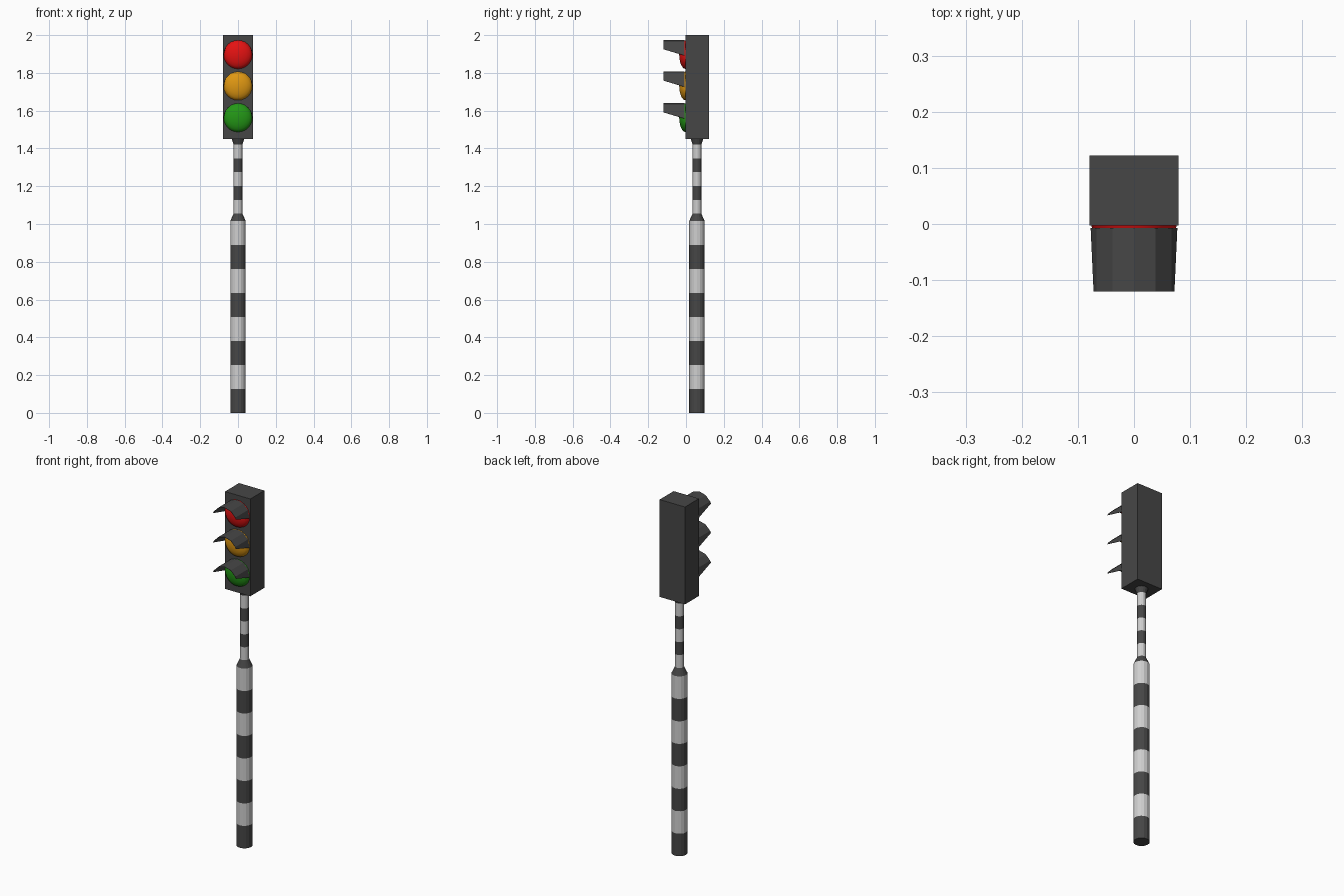
import bpy, bmesh, math

if "Cube" in bpy.data.objects:
    bpy.data.objects.remove(bpy.data.objects["Cube"])

def material(name, r, g, b):
    m = bpy.data.materials.new(name)
    m.diffuse_color = (r, g, b, 1)
    m.use_nodes = True
    m.node_tree.nodes["Principled BSDF"].inputs["Base Color"].default_value = m.diffuse_color
    return m

DARK = material("dark grey", 0.062, 0.062, 0.062)
WHITE = material("off white", 0.62, 0.62, 0.62)
RED = material("signal red", 0.78, 0.006, 0.006)
AMBER = material("signal amber", 0.74, 0.31, 0.006)
GREEN = material("signal green", 0.017, 0.31, 0.008)

def finish(name, bm, mats, smooth=False):
    mesh = bpy.data.meshes.new(name)
    for f in bm.faces:
        f.smooth = smooth
    bm.to_mesh(mesh)
    bm.free()
    for m in mats:
        mesh.materials.append(m)
    ob = bpy.data.objects.new(name, mesh)
    bpy.context.collection.objects.link(ob)
    return ob

def bridge(bm, a, b, closed, mat=0):
    n = len(a)
    for i in range(n if closed else n - 1):
        j = (i + 1) % n
        bm.faces.new((a[i], a[j], b[j], b[i])).material_index = mat

# Striped post: one turned profile of (height, radius, colour of the band above)
PY, SIDES = 0.058, 16
profile = [(1.016 * i / 8, 0.041, i % 2) for i in range(8)]
profile += [(1.016, 0.041, 0), (1.055, 0.023, 1)]
profile += [(1.055 + 0.073 * i, 0.023, (i + 1) % 2) for i in range(1, 5)]
profile += [(1.42, 0.023, 0), (1.45, 0.033, 0)]
bm = bmesh.new()
rings = []
for z, r, _ in profile:
    rings.append([bm.verts.new((r * math.cos(2 * math.pi * i / SIDES),
                                PY + r * math.sin(2 * math.pi * i / SIDES), z))
                  for i in range(SIDES)])
for k in range(len(rings) - 1):
    bridge(bm, rings[k], rings[k + 1], True, profile[k][2])
bm.faces.new(rings[0][::-1])
bm.faces.new(rings[-1])
finish("striped_post", bm, [DARK, WHITE])

# Signal housing
bm = bmesh.new()
bmesh.ops.create_cube(bm, size=1)
for v in bm.verts:
    v.co = (v.co.x * 0.158, 0.0595 + v.co.y * 0.125, 1.725 + v.co.z * 0.55)
finish("housing", bm, [DARK])

# Lenses and their hoods
FRONT, R = -0.003, 0.076
for name, z0, mat in (("red", 1.897, RED), ("amber", 1.731, AMBER), ("green", 1.563, GREEN)):
    # shallow domed lens
    bm = bmesh.new()
    n, steps, rings = 24, 5, []
    for k in range(steps):
        t = math.pi / 2 * k / steps
        r, y = R * math.cos(t), FRONT - 0.033 * math.sin(t)
        rings.append([bm.verts.new((r * math.cos(2 * math.pi * i / n), y,
                                    z0 + r * math.sin(2 * math.pi * i / n))) for i in range(n)])
    for a, b in zip(rings, rings[1:]):
        bridge(bm, a, b, True)
    tip = bm.verts.new((0, FRONT - 0.033, z0))
    for i in range(n):
        bm.faces.new((rings[-1][i], rings[-1][(i + 1) % n], tip))
    finish(name + "_lens", bm, [mat], True)

    # half-round hood whose lower edge rises towards the tip
    bm = bmesh.new()
    rows = []
    for y, start in ((-0.007, -0.07), (-0.12, math.asin(0.028 / R))):
        angles = [start] + [math.radians(a) for a in range(30, 151, 30)] + [math.pi - start]
        rows.append([bm.verts.new((R * 1.01 * math.cos(a), y, z0 + R * 1.01 * math.sin(a)))
                     for a in angles])
    bridge(bm, rows[0], rows[1], False)
    bmesh.ops.recalc_face_normals(bm, faces=bm.faces)
    hood = finish(name + "_hood", bm, [DARK])
    solid = hood.modifiers.new("thickness", 'SOLIDIFY')
    solid.thickness = 0.0015
    solid.offset = 0
